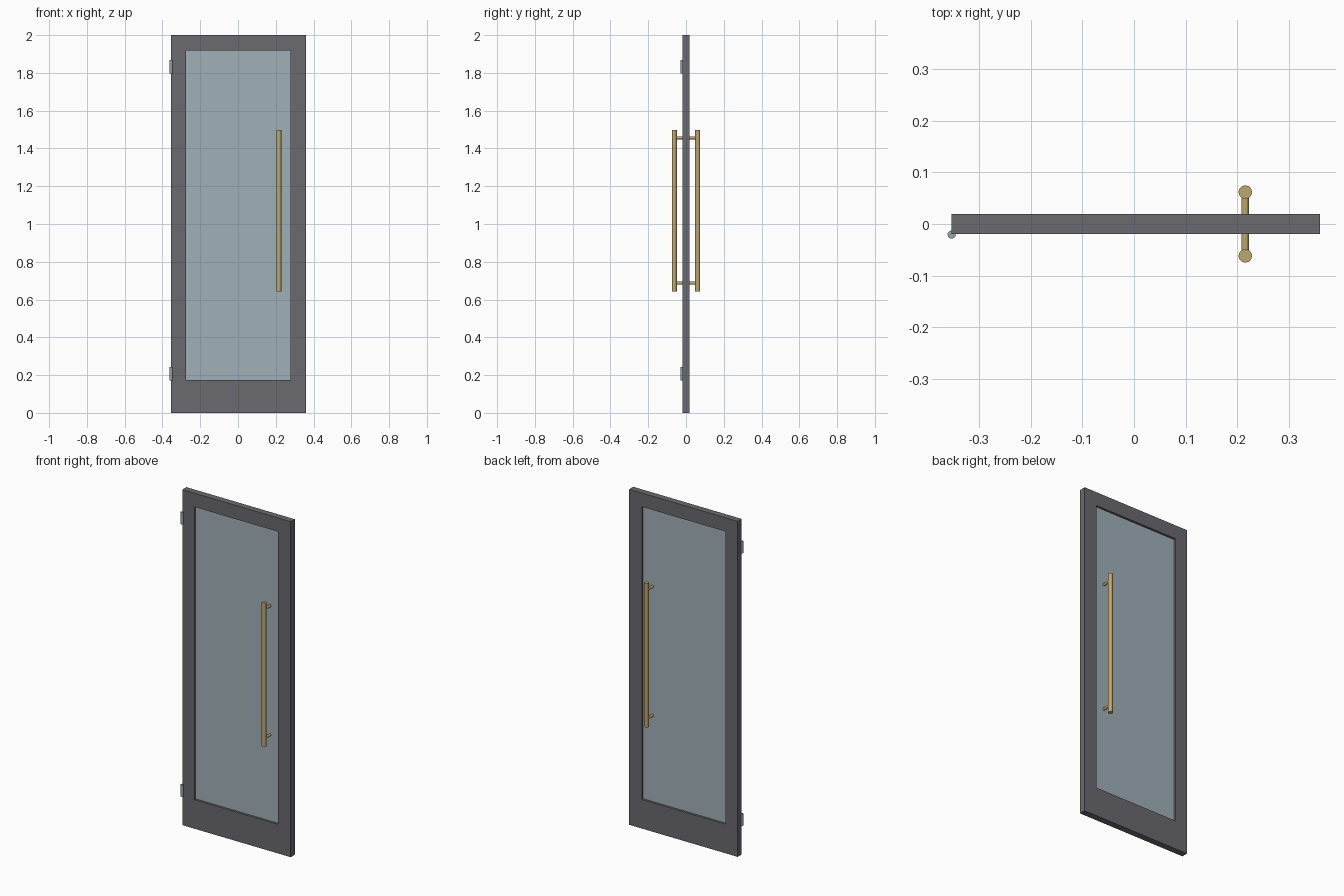
import bpy, bmesh, math

if "Cube" in bpy.data.objects:
    bpy.data.objects.remove(bpy.data.objects["Cube"])


def material(name, srgb):
    m = bpy.data.materials.new(name)
    lin = [((c / 255 + 0.055) / 1.055) ** 2.4 for c in srgb]
    m.diffuse_color = (*lin, 1)
    m.use_nodes = True
    m.node_tree.nodes["Principled BSDF"].inputs["Base Color"].default_value = m.diffuse_color
    return m


GREY = material("dark_grey_frame", (106, 106, 112))
GLASS = material("pale_blue_glass", (160, 177, 185))
BRASS = material("brass", (190, 167, 112))
STEEL = material("hinge_steel", (150, 166, 176))


def add_object(name, bm, mat):
    bmesh.ops.recalc_face_normals(bm, faces=bm.faces)
    me = bpy.data.meshes.new(name)
    bm.to_mesh(me)
    bm.free()
    me.materials.append(mat)
    ob = bpy.data.objects.new(name, me)
    bpy.context.collection.objects.link(ob)
    return ob


def cylinder(name, centre, radius, length, mat, sides=12, along_y=False):
    bm = bmesh.new()
    bmesh.ops.create_cone(bm, cap_ends=True, segments=sides, radius1=radius,
                          radius2=radius, depth=length)
    ob = add_object(name, bm, mat)
    ob.location = centre
    if along_y:
        ob.rotation_euler.x = math.pi / 2
    return ob


# Door frame: one rectangular ring, with a taller bottom rail
HALF = 0.0192
OUTER = (-0.354, 0.361, 0.0, 2.0)
INNER = (-0.275, 0.278, 0.173, 1.918)


def rect(bm, r, y):
    x0, x1, z0, z1 = r
    return [bm.verts.new((x, y, z)) for x, z in
            ((x0, z0), (x1, z0), (x1, z1), (x0, z1))]


bm = bmesh.new()
loops = [rect(bm, OUTER, -HALF), rect(bm, INNER, -HALF),
         rect(bm, INNER, HALF), rect(bm, OUTER, HALF)]
for k in range(4):
    a, b = loops[k], loops[(k + 1) % 4]
    for i in range(4):
        j = (i + 1) % 4
        bm.faces.new((a[i], a[j], b[j], b[i]))
add_object("door_frame", bm, GREY)

# Glass pane, recessed on both sides
bm = bmesh.new()
front, back = rect(bm, INNER, -0.006), rect(bm, INNER, 0.006)
bm.faces.new(front)
bm.faces.new(back)
for i in range(4):
    j = (i + 1) % 4
    bm.faces.new((front[i], front[j], back[j], back[i]))
add_object("glass_pane", bm, GLASS)

# Pull handles: a long bar on each face, held by two standoffs each
HX, HY = 0.216, 0.062
for side, s in (("front", -1), ("back", 1)):
    cylinder(f"{side}_handle_bar", (HX, s * HY, 1.07), 0.0132, 0.857, BRASS)
    for level, z in (("lower", 0.687), ("upper", 1.456)):
        cylinder(f"{side}_{level}_standoff", (HX, s * 0.031, z), 0.0075,
                 0.058, BRASS, along_y=True)

# Hinge knuckles on the front left edge
for level, z in (("lower", 0.208), ("upper", 1.832)):
    cylinder(f"{level}_hinge", (-0.354, -0.0205, z), 0.008, 0.071, STEEL)
